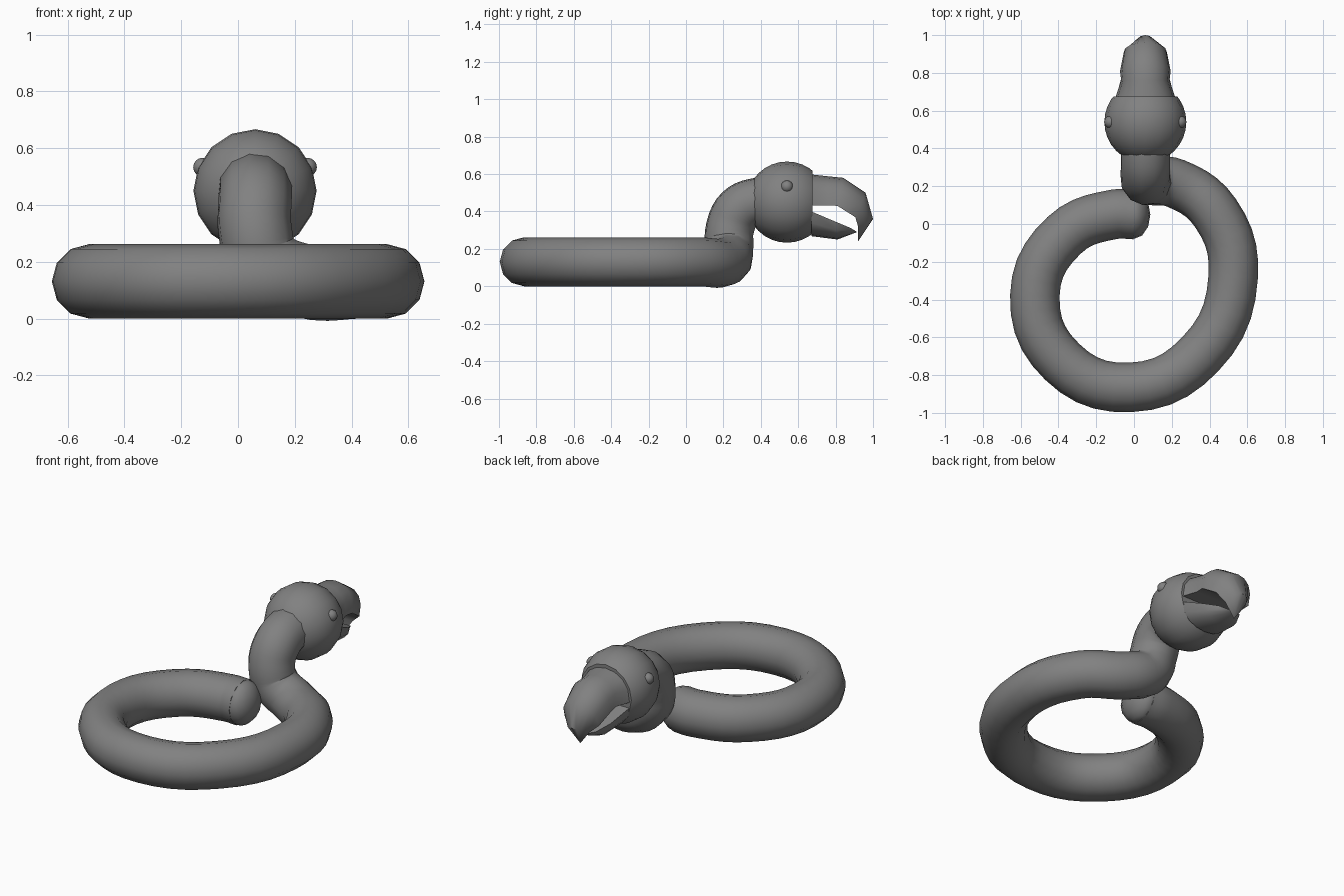
import bpy, bmesh, math
from mathutils import Matrix, Vector

old = bpy.data.objects.get("Cube")
if old:
    bpy.data.objects.remove(old, do_unlink=True)

grey = bpy.data.materials.new("plain_grey")
grey.use_nodes = True
GREY = (0.22, 0.22, 0.22, 1)
grey.diffuse_color = GREY
grey.node_tree.nodes["Principled BSDF"].inputs["Base Color"].default_value = GREY

TUBE = 0.131
MID = 0.06                      # sideways centre of the head
HEAD = Vector((MID, 0.54, 0.45))
FACE_Y = 0.675                  # flat front of the head


def finish(bm, name, angle=40):
    bmesh.ops.recalc_face_normals(bm, faces=bm.faces)
    mesh = bpy.data.meshes.new(name)
    bm.to_mesh(mesh)
    bm.free()
    mesh.materials.append(grey)
    obj = bpy.data.objects.new(name, mesh)
    bpy.context.collection.objects.link(obj)
    smooth(obj, angle)
    return obj


def smooth(obj, angle):
    bpy.ops.object.select_all(action="DESELECT")
    obj.select_set(True)
    bpy.context.view_layer.objects.active = obj
    bpy.ops.object.shade_smooth_by_angle(angle=math.radians(angle))


# Coiled body and raised neck: one swept tube with a rounded tail end
path = [(0.0, 0.05, TUBE), (-0.1, 0.052, TUBE), (-0.37, -0.06, TUBE),
        (-0.525, -0.38, TUBE), (-0.38, -0.73, TUBE), (-0.02, -0.865, TUBE),
        (0.35, -0.69, TUBE), (0.525, -0.28, TUBE), (0.43, 0.06, TUBE),
        (0.22, 0.215, 0.135), (0.095, 0.23, 0.2), (MID, 0.235, 0.31),
        (MID, 0.285, 0.41), (MID, 0.38, 0.45), (MID, 0.42, 0.45)]
curve = bpy.data.curves.new("body", "CURVE")
curve.dimensions = "3D"
curve.bevel_depth = TUBE
curve.bevel_resolution = 4
curve.resolution_u = 5
curve.use_fill_caps = True
spline = curve.splines.new("BEZIER")
spline.bezier_points.add(len(path) - 1)
for point, co in zip(spline.bezier_points, path):
    point.co = co
    point.handle_left_type = point.handle_right_type = "AUTO"
curve.materials.append(grey)
body = bpy.data.objects.new("body", curve)
bpy.context.collection.objects.link(body)
bpy.ops.object.select_all(action="DESELECT")
body.select_set(True)
bpy.context.view_layer.objects.active = body
bpy.ops.object.convert(target="MESH")
smooth(bpy.context.object, 50)

# Tail tip
bm = bmesh.new()
bmesh.ops.create_uvsphere(bm, u_segments=12, v_segments=8, radius=TUBE)
bmesh.ops.scale(bm, vec=(0.66, 0.98, 0.98), verts=bm.verts)
bmesh.ops.translate(bm, vec=path[0], verts=bm.verts)
finish(bm, "tail_tip", 60)

# Head: ball with a flat front where the beak joins
bm = bmesh.new()
bmesh.ops.create_uvsphere(bm, u_segments=16, v_segments=16, radius=0.217,
                          matrix=Matrix.Translation(HEAD) @ Matrix.Rotation(math.pi / 2, 4, "X"))
bmesh.ops.bisect_plane(bm, geom=bm.verts[:] + bm.edges[:] + bm.faces[:],
                       plane_co=(0, FACE_Y, 0), plane_no=(0, 1, 0), clear_outer=True)
bmesh.ops.holes_fill(bm, edges=[e for e in bm.edges if e.is_boundary])
finish(bm, "head")

# Eyes
for side, label in ((1, "left"), (-1, "right")):
    bm = bmesh.new()
    bmesh.ops.create_uvsphere(bm, u_segments=12, v_segments=8, radius=0.033)
    bmesh.ops.translate(bm, vec=HEAD + Vector((side * 0.185, 0, 0.083)), verts=bm.verts)
    finish(bm, label + "_eye", 60)


def beak(name, stations, tip, steps=8):
    """Loft half-ellipse sections; each is (lip y, lip z, ridge y, ridge z, half width)."""
    bm = bmesh.new()
    rings = []
    for ly, lz, ry, rz, w in stations:
        ring = []
        for i in range(steps + 1):
            a = math.pi * i / steps
            s = math.sin(a) ** 0.8 if 0 < i < steps else 0
            ring.append(bm.verts.new((MID + w * math.cos(a), ly + (ry - ly) * s, lz + (rz - lz) * s)))
        rings.append(ring)
    n = steps + 1
    for a, b in zip(rings, rings[1:]):
        for i in range(n):
            j = (i + 1) % n
            bm.faces.new((a[i], a[j], b[j], b[i]))
    end = bm.verts.new((MID, *tip))
    for i in range(n):
        bm.faces.new((rings[-1][i], rings[-1][(i + 1) % n], end))
    bm.faces.new(rings[0])
    return finish(bm, name, 45)


# Hooked upper beak and shorter lower beak
beak("upper_beak", [(0.67, 0.433, 0.67, 0.598, 0.158),
                    (0.76, 0.433, 0.76, 0.588, 0.128),
                    (0.81, 0.43, 0.84, 0.58, 0.134),
                    (0.905, 0.37, 0.96, 0.5, 0.115),
                    (0.92, 0.32, 1.0, 0.36, 0.06)], (0.92, 0.24))
beak("lower_beak", [(0.67, 0.4, 0.67, 0.268, 0.155),
                    (0.8, 0.345, 0.81, 0.25, 0.12),
                    (0.88, 0.312, 0.875, 0.275, 0.075)], (0.915, 0.29))
